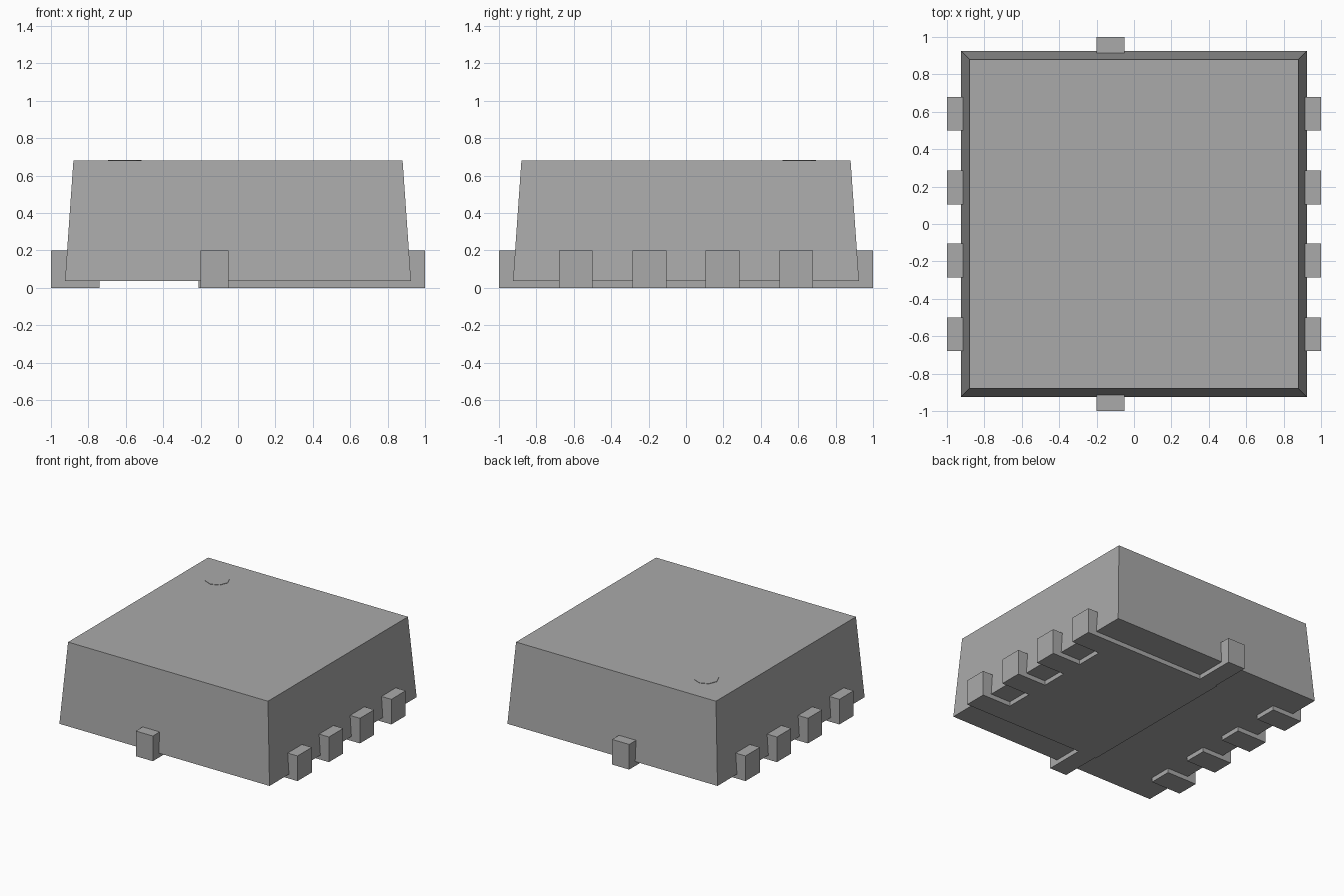
import bpy, bmesh
from mathutils import Matrix

cube = bpy.data.objects.get("Cube")
if cube:
    bpy.data.objects.remove(cube, do_unlink=True)

grey = bpy.data.materials.new("plain_grey")
grey.use_nodes = True
colour = (0.4, 0.4, 0.4, 1)
grey.diffuse_color = colour
grey.node_tree.nodes["Principled BSDF"].inputs["Base Color"].default_value = colour


def finish(name, bm):
    bmesh.ops.recalc_face_normals(bm, faces=bm.faces)
    mesh = bpy.data.meshes.new(name)
    bm.to_mesh(mesh)
    bm.free()
    mesh.materials.append(grey)
    obj = bpy.data.objects.new(name, mesh)
    bpy.context.collection.objects.link(obj)
    return obj


def extrude(name, points, vector, matrix=Matrix()):
    """Close an outline and extrude it along a vector."""
    bm = bmesh.new()
    face = bm.faces.new([bm.verts.new(p) for p in points])
    result = bmesh.ops.extrude_face_region(bm, geom=[face])
    verts = [v for v in result["geom"] if isinstance(v, bmesh.types.BMVert)]
    bmesh.ops.translate(bm, verts=verts, vec=vector)
    bm.transform(matrix)
    return finish(name, bm)


BASE, TOP = 0.035, 0.68
HALF, TOP_HALF = 0.925, 0.88

# Moulded body with drafted sides
bm = bmesh.new()
bmesh.ops.create_cube(bm, size=2)
for v in bm.verts:
    half, z = (TOP_HALF, TOP) if v.co.z > 0 else (HALF, BASE)
    v.co = (v.co.x * half, v.co.y * half, z)
finish("body", bm)


# L-shaped lead: a foot under the body and an upright stub outside it
def lead(name, centre, width, inner, turn):
    profile = [(inner, 0), (1, 0), (1, 0.2), (0.9, 0.2), (0.9, BASE), (inner, BASE)]
    points = [(r, centre - width / 2, z) for r, z in profile]
    extrude(name, points, (0, width, 0), Matrix.Rotation(turn, 4, "Z"))


QUARTER = 1.5707963
for i, y in enumerate((-0.59, -0.195, 0.195, 0.59)):
    lead(f"left_lead_{i + 1}", y, 0.18, 0.75, 0)
    lead(f"right_lead_{i + 1}", y, 0.18, 0.74, 2 * QUARTER)
lead("back_lead", 0.125, 0.15, 0.68, QUARTER)
lead("front_lead", -0.125, 0.15, 0.68, -QUARTER)

# Broad contact pad on the underside
pad = [(-0.21, -0.68, 0), (0.75, -0.68, 0), (0.75, 0.68, 0), (-0.21, 0.68, 0)]
extrude("underside_pad", pad, (0, 0, BASE))

# Faint round marker on one top corner
bm = bmesh.new()
bmesh.ops.create_cone(bm, cap_ends=True, segments=8, radius1=0.09, radius2=0.09,
                      depth=0.006, matrix=Matrix.Translation((-0.605, 0.605, TOP)))
finish("corner_marker", bm)
